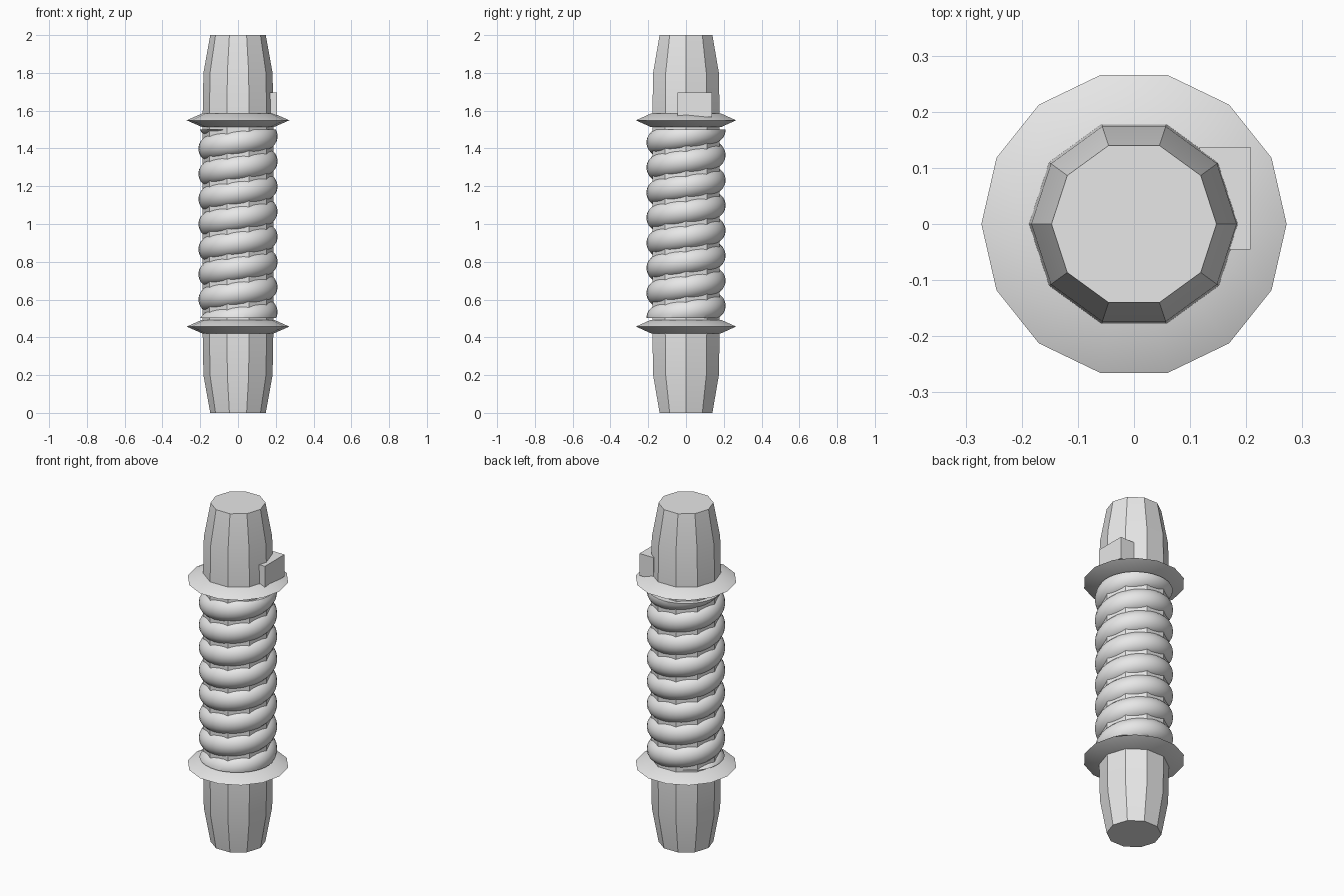
import bpy, bmesh, math
from mathutils import Vector

cube = bpy.data.objects.get("Cube")
if cube:
    bpy.data.objects.remove(cube, do_unlink=True)

# Single grey material
grey = bpy.data.materials.new("light grey")
grey.use_nodes = True
COLOR = (0.8, 0.8, 0.8, 1)
grey.diffuse_color = COLOR
grey.node_tree.nodes["Principled BSDF"].inputs["Base Color"].default_value = COLOR


def finish(bm, name):
    bmesh.ops.recalc_face_normals(bm, faces=bm.faces[:])
    mesh = bpy.data.meshes.new(name)
    bm.to_mesh(mesh)
    bm.free()
    mesh.materials.append(grey)
    obj = bpy.data.objects.new(name, mesh)
    bpy.context.collection.objects.link(obj)
    bpy.ops.object.select_all(action='DESELECT')
    obj.select_set(True)
    bpy.context.view_layer.objects.active = obj
    bpy.ops.object.shade_smooth_by_angle(angle=math.radians(30))
    return obj


def bridge(bm, a, b):
    n = len(a)
    for i in range(n):
        j = (i + 1) % n
        bm.faces.new((a[i], a[j], b[j], b[i]))


def lathe(name, profile, sides):
    """Capped solid of revolution from (radius, height) pairs."""
    bm = bmesh.new()
    rings = []
    for r, z in profile:
        angles = [math.tau * i / sides for i in range(sides)]
        rings.append([bm.verts.new((r * math.cos(a), r * math.sin(a), z)) for a in angles])
    for a, b in zip(rings, rings[1:]):
        bridge(bm, a, b)
    bm.faces.new(rings[0])
    bm.faces.new(rings[-1])
    return finish(bm, name)


def coil(name, major, minor, pitch, z_ref, low, high, steps=36, sides=20):
    """Helical tube, trimmed flat between two heights; z_ref is its height at +x."""
    bm = bmesh.new()
    first = math.floor((low - minor * 2 - z_ref) / pitch * steps)
    last = math.ceil((high + minor * 2 - z_ref) / pitch * steps)
    previous = None
    for k in range(first, last + 1):
        turn = k / steps
        a = math.tau * turn
        ring = []
        for i in range(sides):
            t = math.tau * i / sides
            r = major + minor * math.cos(t)
            ring.append(bm.verts.new((r * math.cos(a), r * math.sin(a),
                                      z_ref + pitch * turn + minor * math.sin(t))))
        if previous:
            bridge(bm, previous, ring)
        previous = ring
    for z, normal in ((low, (0, 0, -1)), (high, (0, 0, 1))):
        cut = bmesh.ops.bisect_plane(bm, geom=bm.verts[:] + bm.edges[:] + bm.faces[:],
                                     plane_co=(0, 0, z), plane_no=normal, clear_outer=True)
        edges = [e for e in cut["geom_cut"] if isinstance(e, bmesh.types.BMEdge)]
        bmesh.ops.holes_fill(bm, edges=edges, sides=0)
    return finish(bm, name)


# Ten-sided core with tapered ends
lathe("core_shaft", [(0.147, 0), (0.183, 0.2), (0.187, 0.42),
                     (0.187, 1.58), (0.183, 1.8), (0.147, 2)], 10)

# Sharp-rimmed collars above and below the grip
for name, z in (("lower_collar", 0.457), ("upper_collar", 1.549)):
    lathe(name, [(0.19, z - 0.036), (0.272, z), (0.19, z + 0.036)], 14)

# Wound grip
coil("coiled_grip", 0.14, 0.07, 0.133, 1.465, 0.503, 1.501)

# Side block on the upper end
bm = bmesh.new()
bmesh.ops.create_cube(bm, size=1)
bmesh.ops.scale(bm, vec=Vector((0.091, 0.183, 0.13)), verts=bm.verts[:])
bmesh.ops.translate(bm, vec=Vector((0.162, 0.046, 1.632)), verts=bm.verts[:])
finish(bm, "side_block")
